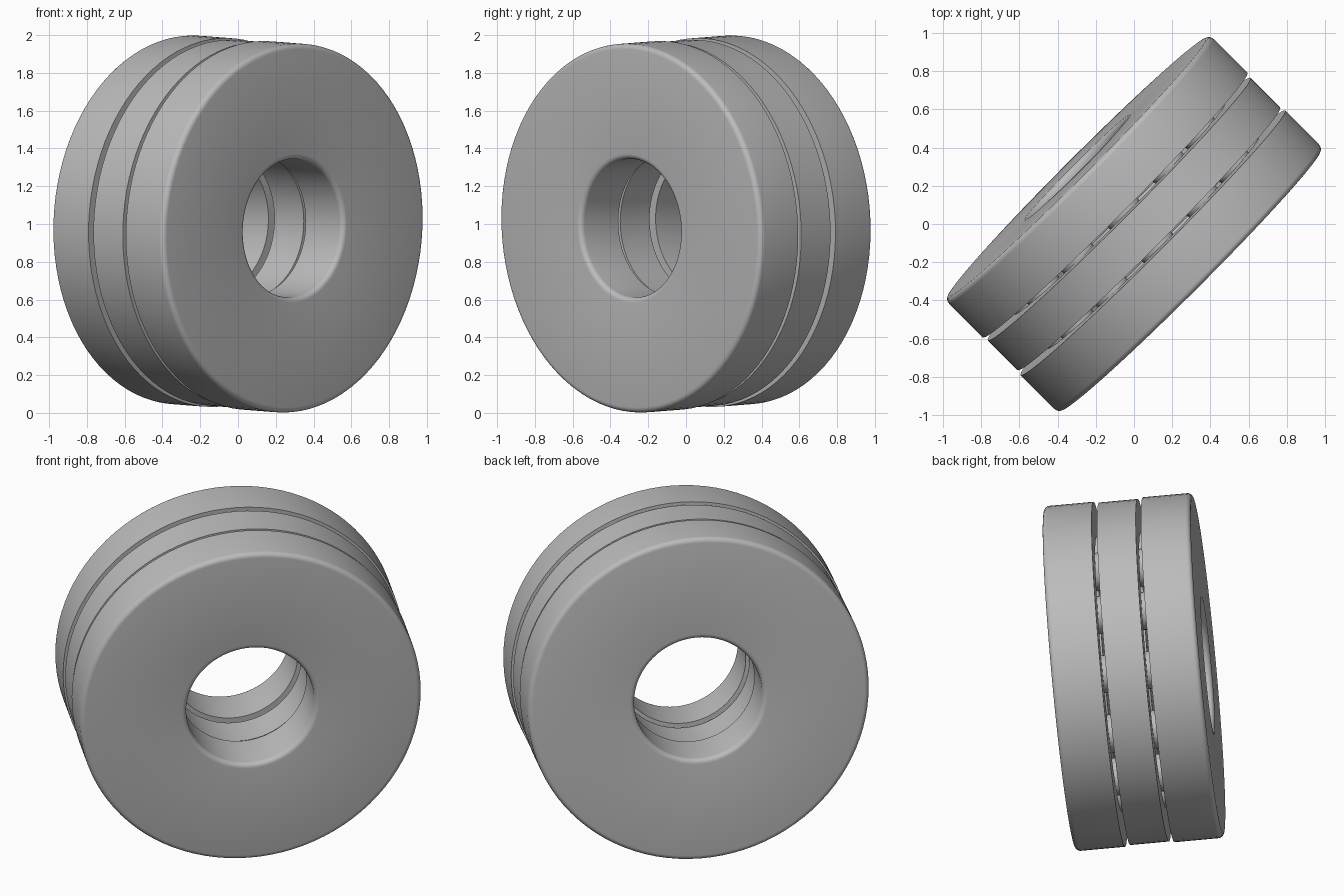
import bpy, bmesh
from math import sin, cos, pi, asin, radians
from mathutils import Vector, Matrix

if "Cube" in bpy.data.objects:
    bpy.data.objects.remove(bpy.data.objects["Cube"])

# Main dimensions, measured along and around the bearing axis
RADIUS, BORE, HALF, FILLET = 0.978, 0.367, 0.42, 0.028
MID_RADIUS, MID_BORE, MID_HALF = 0.971, 0.382, 0.11
INNER_FACE, BALL_Z, PITCH, BALL = 0.14, 0.125, 0.67, 0.11
BALLS, SEGMENTS = 12, 96

steel = bpy.data.materials.new("steel grey")
steel.use_nodes = True
GREY = (0.5, 0.5, 0.5, 1)
steel.diffuse_color = GREY
steel.node_tree.nodes["Principled BSDF"].inputs["Base Color"].default_value = GREY

# The axis points to the front left and dips slightly
tilt = Vector((0.706, -0.706, -0.055)).to_track_quat('Z', 'Y').to_matrix().to_4x4()
placement = Matrix.Translation((0, 0, 1)) @ tilt


def arc(cr, cz, rad, start, end, steps):
    angles = [start + (end - start) * i / steps for i in range(steps + 1)]
    return [(cr + rad * cos(a), cz + rad * sin(a)) for a in angles]


def finish(bm, name):
    bmesh.ops.recalc_face_normals(bm, faces=bm.faces)
    mesh = bpy.data.meshes.new(name)
    bm.to_mesh(mesh)
    bm.free()
    mesh.materials.append(steel)
    obj = bpy.data.objects.new(name, mesh)
    bpy.context.collection.objects.link(obj)
    obj.matrix_world = placement
    bpy.ops.object.select_all(action='DESELECT')
    obj.select_set(True)
    bpy.context.view_layer.objects.active = obj
    bpy.ops.object.shade_smooth_by_angle(angle=radians(30))


def lathe(name, profile):
    """Revolve a closed (radius, height) profile around the axis."""
    bm = bmesh.new()
    rings = []
    for i in range(SEGMENTS):
        t = 2 * pi * i / SEGMENTS
        rings.append([bm.verts.new((r * cos(t), r * sin(t), z)) for r, z in profile])
    n = len(profile)
    for i in range(SEGMENTS):
        a, b = rings[i], rings[(i + 1) % SEGMENTS]
        for j in range(n):
            k = (j + 1) % n
            bm.faces.new((a[j], a[k], b[k], b[j]))
    finish(bm, name)


# Outer washers: rounded outside edges, ball groove on the inner face
dip = asin((INNER_FACE - BALL_Z) / BALL)
washer = [(BORE, INNER_FACE)]
washer += arc(PITCH, BALL_Z, BALL, pi - dip, dip, 10)
washer += [(RADIUS, INNER_FACE)]
washer += arc(RADIUS - FILLET, HALF - FILLET, FILLET, 0, pi / 2, 5)
washer += arc(BORE + FILLET, HALF - FILLET, FILLET, pi / 2, pi, 5)
lathe("front_washer", washer)
lathe("back_washer", [(r, -z) for r, z in washer])

# Middle washer: a groove on both faces
dip = asin((BALL_Z - MID_HALF) / BALL)
upper = [(MID_BORE, MID_HALF)]
upper += arc(PITCH, BALL_Z, BALL, pi + dip, 2 * pi - dip, 10)
upper += [(MID_RADIUS, MID_HALF)]
lathe("middle_washer", upper + [(r, -z) for r, z in reversed(upper)])

# Two rows of balls running in the grooves
for name, side in (("front_balls", 1), ("back_balls", -1)):
    bm = bmesh.new()
    for i in range(BALLS):
        t = 2 * pi * i / BALLS
        spot = Matrix.Translation((PITCH * cos(t), PITCH * sin(t), side * BALL_Z))
        bmesh.ops.create_uvsphere(bm, u_segments=24, v_segments=16,
                                  radius=BALL - 0.001, matrix=spot)
    finish(bm, name)
